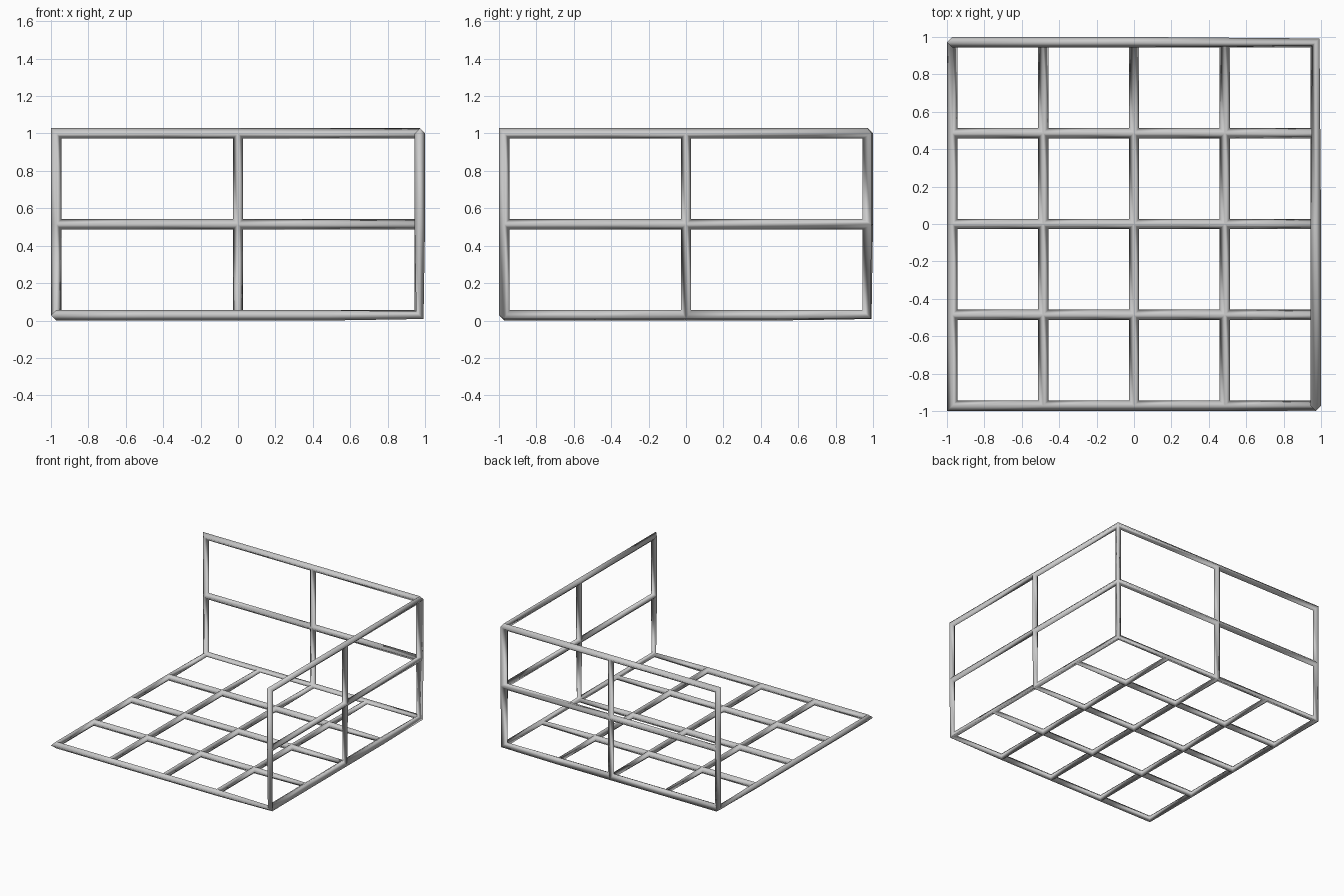
import bpy
import bmesh

cube = bpy.data.objects.get("Cube")
if cube:
    bpy.data.objects.remove(cube, do_unlink=True)

EDGE = 0.972        # centre line of the outer bars
STEP = EDGE / 2     # spacing of the bars
BASE = 0.028        # height of the floor bars
BAR = 0.056         # bar thickness

steel = bpy.data.materials.new("grey_steel")
steel.use_nodes = True
colour = (0.6, 0.6, 0.6, 1)
steel.diffuse_color = colour
steel.node_tree.nodes["Principled BSDF"].inputs["Base Color"].default_value = colour

bm = bmesh.new()
corners = {}


def corner(i, j, k):
    """Shared lattice point, so the three panels join at their seams."""
    if (i, j, k) not in corners:
        corners[i, j, k] = bm.verts.new((i * STEP, j * STEP, BASE + k * STEP))
    return corners[i, j, k]


def panel(points):
    bm.faces.new([corner(*p) for p in points])


# Floor: four by four openings
for i in range(-2, 2):
    for j in range(-2, 2):
        panel([(i, j, 0), (i + 1, j, 0), (i + 1, j + 1, 0), (i, j + 1, 0)])

# Back wall and left wall: two by two openings each
for place in (lambda u, k: (u, 2, k), lambda u, k: (2, u, k)):
    for u in (-2, 0):
        panel([place(u, 0), place(u + 1, 0), place(u + 2, 0), place(u + 2, 1), place(u, 1)])
        panel([place(u, 1), place(u + 2, 1), place(u + 2, 2), place(u, 2)])

bmesh.ops.recalc_face_normals(bm, faces=bm.faces)
mesh = bpy.data.meshes.new("bar_frame")
bm.to_mesh(mesh)
bm.free()
mesh.materials.append(steel)
mesh.polygons.foreach_set("use_smooth", [True] * len(mesh.polygons))

frame = bpy.data.objects.new("bar_frame", mesh)
bpy.context.collection.objects.link(frame)

# Turn every panel edge into a four-sided bar
bars = frame.modifiers.new("bars", 'WIREFRAME')
bars.thickness = BAR
bars.offset = 0
bars.use_boundary = True
bars.use_even_offset = True
bars.use_replace = True
